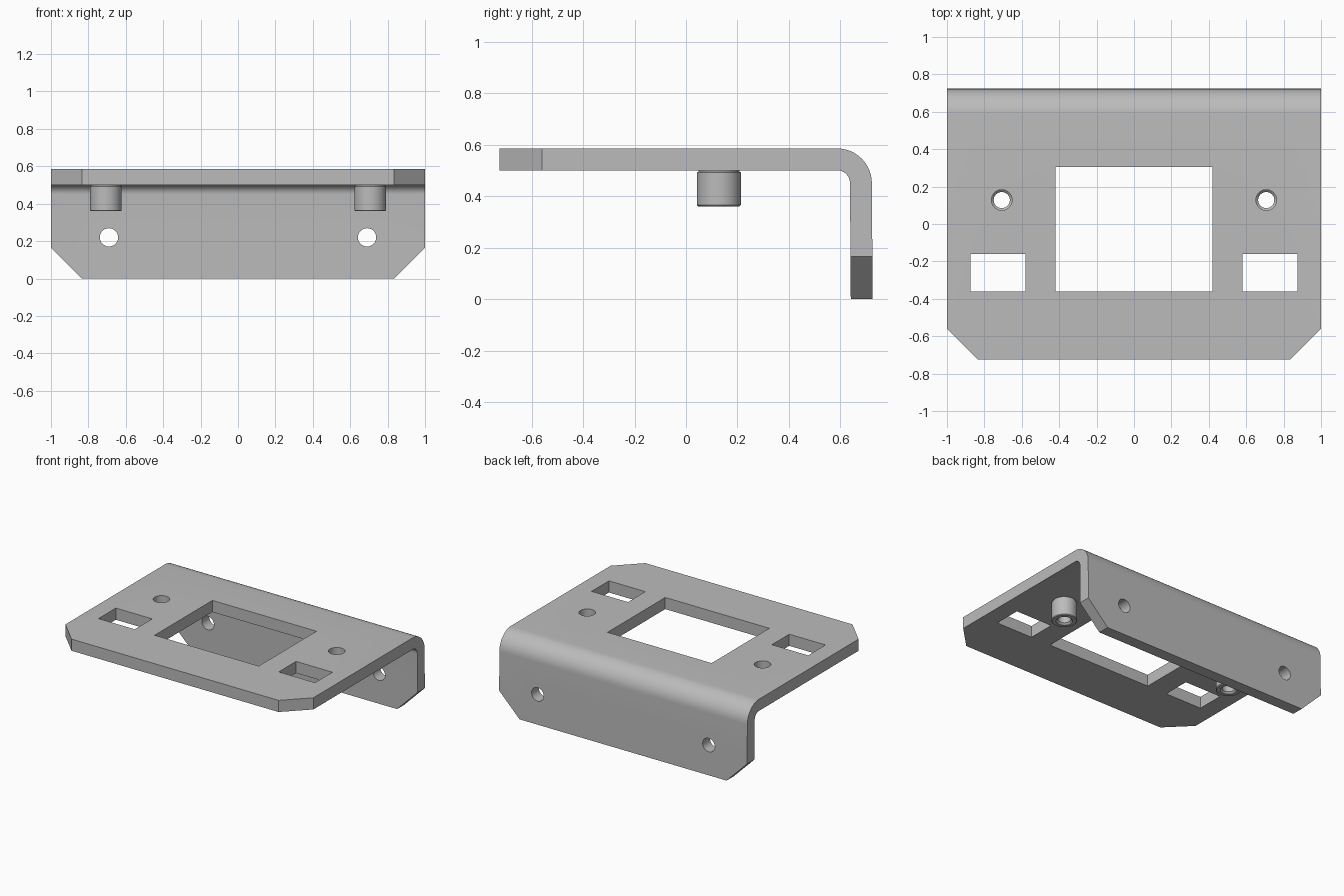
import bpy, bmesh
from math import sin, cos, pi, radians
from mathutils import Matrix, Vector

cube = bpy.data.objects.get("Cube")
if cube:
    bpy.data.objects.remove(cube)

steel = bpy.data.materials.new("grey steel")
steel.use_nodes = True
grey = (0.5, 0.5, 0.5, 1)
steel.diffuse_color = grey
steel.node_tree.nodes["Principled BSDF"].inputs["Base Color"].default_value = grey

HALF_W, FRONT, TOP, THICK = 1.0, -0.725, 0.585, 0.085
CORNER = 0.165
BEND_Y, BEND_Z, R_IN = 0.587, 0.45, 0.05


def make_object(name, bm):
    bmesh.ops.recalc_face_normals(bm, faces=bm.faces)
    mesh = bpy.data.meshes.new(name)
    bm.to_mesh(mesh)
    bm.free()
    obj = bpy.data.objects.new(name, mesh)
    bpy.context.collection.objects.link(obj)
    mesh.materials.append(steel)
    return obj


def smooth(obj):
    bpy.ops.object.select_all(action='DESELECT')
    obj.select_set(True)
    bpy.context.view_layer.objects.active = obj
    bpy.ops.object.shade_smooth_by_angle(angle=radians(30))


def arc(radius, steps=12):
    return [(BEND_Y + radius * sin(a), BEND_Z + radius * cos(a))
            for a in (pi / 2 * i / steps for i in range(steps + 1))]


# Bent sheet: side profile extruded across the width
outer = [(FRONT, TOP)] + arc(R_IN + THICK) + [(0.725, 0)]
inner = [(FRONT, TOP - THICK)] + arc(R_IN) + [(0.64, 0)]
bm = bmesh.new()
face = bm.faces.new([bm.verts.new((-HALF_W, y, z)) for y, z in outer + inner[::-1]])
ext = bmesh.ops.extrude_face_region(bm, geom=[face])
bmesh.ops.translate(bm, vec=(2 * HALF_W, 0, 0),
                    verts=[v for v in ext["geom"] if isinstance(v, bmesh.types.BMVert)])

# Clipped corners on the front edge and on the flange
for s in (-1, 1):
    for point, normal in (((s * (HALF_W - CORNER), FRONT, 0), (s, -1, 0)),
                          ((s * (HALF_W - CORNER), 0, 0), (s, 0, -1))):
        cut = bmesh.ops.bisect_plane(bm, geom=bm.verts[:] + bm.edges[:] + bm.faces[:],
                                     plane_co=point, plane_no=Vector(normal),
                                     clear_outer=True)
        edges = [e for e in cut["geom_cut"] if isinstance(e, bmesh.types.BMEdge)]
        bmesh.ops.contextual_create(bm, geom=edges)
bracket = make_object("bent_bracket", bm)

# Window and hole cutters, gathered in one mesh
bm = bmesh.new()


def cut_box(x, y, width, depth):
    bmesh.ops.create_cube(bm, size=1, matrix=Matrix.Translation((x, y, TOP - THICK / 2))
                          @ Matrix.Diagonal((width, depth, 0.2, 1)))


def cut_hole(centre, radius, tilt=0):
    bmesh.ops.create_cone(bm, cap_ends=True, segments=48, radius1=radius, radius2=radius,
                          depth=0.2, matrix=Matrix.Translation(centre)
                          @ Matrix.Rotation(tilt, 4, 'X'))


POST_X, POST_Y = 0.707, 0.128
cut_box(0, -0.028, 0.84, 0.665)
for s in (-1, 1):
    cut_box(s * 0.727, -0.26, 0.293, 0.2)
    cut_hole((s * POST_X, POST_Y, TOP - THICK / 2), 0.055)
    cut_hole((s * 0.69, 0.68, 0.22), 0.049, pi / 2)
cutter = make_object("hole_cutter", bm)
cutter.hide_render = True
mod = bracket.modifiers.new("holes", 'BOOLEAN')
mod.operation, mod.solver, mod.object = 'DIFFERENCE', 'EXACT', cutter
bpy.ops.object.select_all(action='DESELECT')
bpy.context.view_layer.objects.active = bracket
bracket.select_set(True)
bpy.ops.object.modifier_apply(modifier=mod.name)
bpy.data.objects.remove(cutter)
smooth(bracket)

# Hollow standoffs with a neck groove and a countersunk bore
section = [(0.055, 0.36), (0.08, 0.36), (0.085, 0.365), (0.085, 0.492), (0.08, 0.494),
           (0.08, 0.5), (0.055, 0.5), (0.043, 0.488), (0.043, 0.372)]
for s, side in ((-1, "right"), (1, "left")):
    bm = bmesh.new()
    ring = [bm.verts.new((r, 0, z)) for r, z in section]
    loop = [bm.edges.new((a, b)) for a, b in zip(ring, ring[1:] + ring[:1])]
    bmesh.ops.spin(bm, geom=ring + loop, cent=(0, 0, 0), axis=(0, 0, 1),
                   angle=2 * pi, steps=48)
    bmesh.ops.remove_doubles(bm, verts=bm.verts, dist=0.0001)
    bmesh.ops.translate(bm, verts=bm.verts, vec=(s * POST_X, POST_Y, 0))
    smooth(make_object(side + "_standoff", bm))
